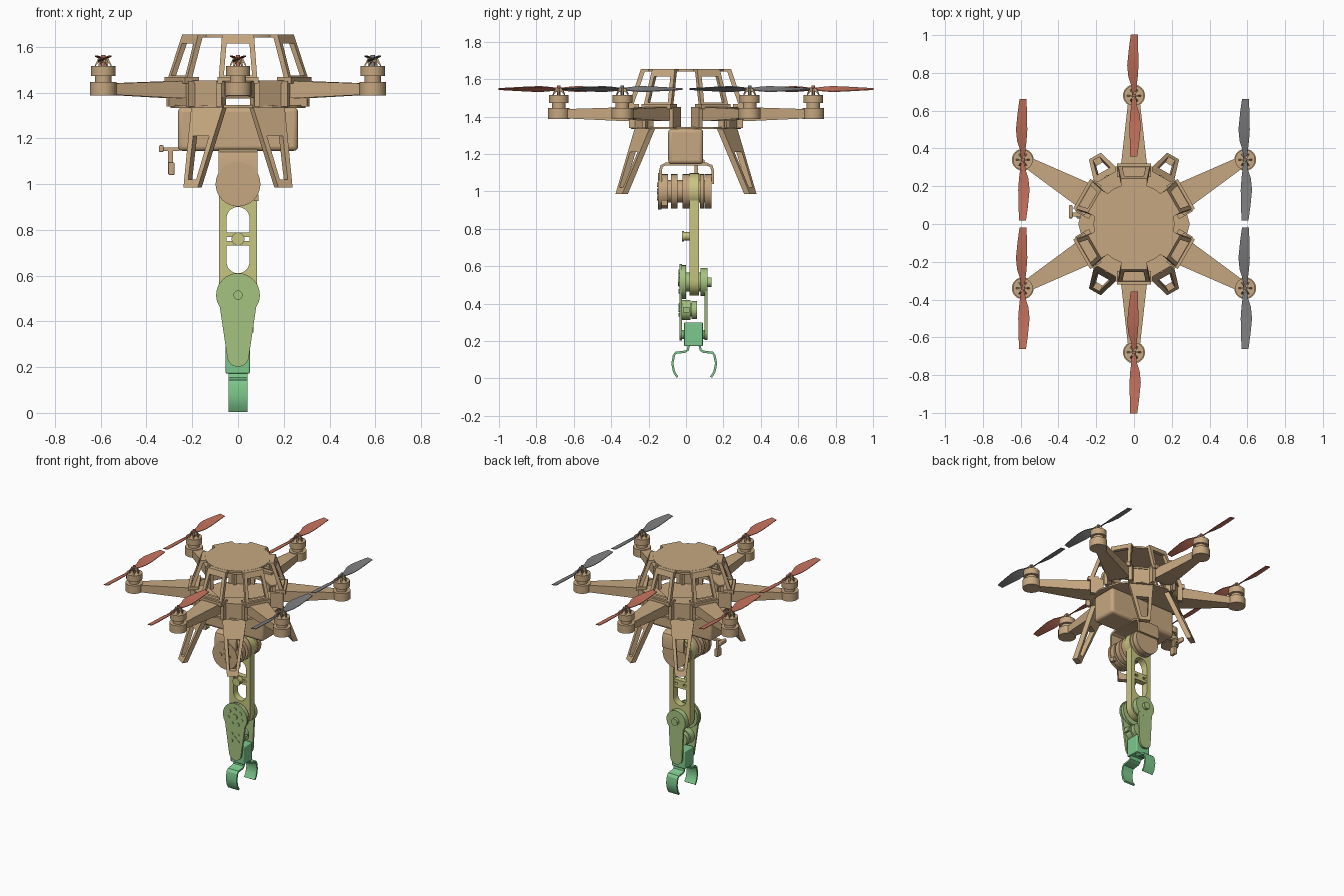
import bpy, bmesh, math
from math import radians, sin, cos, pi
from mathutils import Matrix, Vector

if "Cube" in bpy.data.objects:
    bpy.data.objects.remove(bpy.data.objects["Cube"])


def material(name, r, g, b):
    lin = [((c / 255 + 0.055) / 1.055) ** 2.4 for c in (r, g, b)] + [1]
    m = bpy.data.materials.new(name)
    m.use_nodes = True
    m.diffuse_color = lin
    m.node_tree.nodes["Principled BSDF"].inputs["Base Color"].default_value = lin
    return m


TAN = material("tan", 198, 167, 128)
RED = material("brick red", 198, 115, 94)
GREY = material("grey", 128, 128, 130)
YELLOW = material("pale yellow green", 200, 198, 130)
GREEN = material("light green", 165, 194, 128)
TEAL = material("mint green", 125, 201, 140)


def finish(name, bm, mat, M=Matrix(), bevel=0):
    """Turn a bmesh into an object, smooth except at sharp edges."""
    bmesh.ops.transform(bm, matrix=M, verts=bm.verts)
    bmesh.ops.recalc_face_normals(bm, faces=bm.faces)
    for f in bm.faces:
        f.smooth = True
    for e in bm.edges:
        e.smooth = e.calc_face_angle(0) < 0.5
    me = bpy.data.meshes.new(name)
    bm.to_mesh(me)
    bm.free()
    me.materials.append(mat)
    ob = bpy.data.objects.new(name, me)
    bpy.context.collection.objects.link(ob)
    if bevel:
        mod = ob.modifiers.new("Bevel", "BEVEL")
        mod.width, mod.segments = bevel, 3
    return ob


def turn(deg, origin=(0, 0, 0)):
    return Matrix.Translation(origin) @ Matrix.Rotation(radians(deg), 4, "Z")


def box(name, lo, hi, mat, M=Matrix(), bevel=0):
    bm = bmesh.new()
    lo, hi = Vector(lo), Vector(hi)
    bmesh.ops.create_cube(bm, size=1, matrix=Matrix.Translation((lo + hi) / 2) @ Matrix.Diagonal((*(hi - lo), 1)))
    return finish(name, bm, mat, M, bevel)


def disc(name, r, a, b, x, other, mat, axis="z", r2=None, n=32):
    """Cylinder from a to b along z at (x, y=other), or along y at (x, z=other)."""
    bm = bmesh.new()
    bmesh.ops.create_cone(bm, cap_ends=True, segments=n, radius1=r, radius2=r if r2 is None else r2, depth=b - a)
    M = Matrix.Translation((x, other, (a + b) / 2))
    if axis == "y":
        M = Matrix.Translation((x, (a + b) / 2, other)) @ Matrix.Rotation(-pi / 2, 4, "X")
    return finish(name, bm, mat, M)


def loft(name, sections, mat, M=Matrix()):
    """Rectangular sections (x, half width, z low, z high) joined along x."""
    bm = bmesh.new()
    rows = [[bm.verts.new((x, y, z)) for y, z in ((-w, a), (w, a), (w, b), (-w, b))] for x, w, a, b in sections]
    for p, q in zip(rows, rows[1:]):
        for i in range(4):
            bm.faces.new((p[i], p[i - 1], q[i - 1], q[i]))
    bm.faces.new(rows[0])
    bm.faces.new(rows[-1])
    return finish(name, bm, mat, M)


def panel(name, outer, inner, radius, thick, mat, deg=-90):
    """Upright plate outlined in (tangent, z), optionally with an opening."""
    bm = bmesh.new()

    def ring(pts, d):
        return [bm.verts.new((radius(z) - d, t, z)) for t, z in pts]
    of, ob = ring(outer, 0), ring(outer, thick)
    n = len(outer)
    pairs = [(of, ob)]
    if inner:
        nf, nb = ring(inner, 0), ring(inner, thick)
        pairs += [(nf, nb), (of, nf), (ob, nb)]
    else:
        bm.faces.new(of)
        bm.faces.new(ob)
    for a, b in pairs:
        for i in range(n):
            bm.faces.new((a[i], a[i - 1], b[i - 1], b[i]))
    return finish(name, bm, mat, turn(deg))


def ribbon(name, path, thick, x0, x1, mat):
    """Bent strap following a (y, z) path, extruded across x."""
    pts = [Vector(p) for p in path]
    bm = bmesh.new()
    rows = []
    for i, p in enumerate(pts):
        d = (pts[min(i + 1, len(pts) - 1)] - pts[max(i - 1, 0)]).normalized()
        off = Vector((-d.y, d.x)) * thick / 2
        rows.append([bm.verts.new((x, *(p + off * s))) for x, s in ((x0, -1), (x1, -1), (x1, 1), (x0, 1))])
    for p, q in zip(rows, rows[1:]):
        for i in range(4):
            bm.faces.new((p[i], p[i - 1], q[i - 1], q[i]))
    bm.faces.new(rows[0])
    bm.faces.new(rows[-1])
    return finish(name, bm, mat)


def keyhole(r1, z1, r2, z2, spread=0, n=16):
    """Outline of a round head r1 at z1 joined to a round end r2 at z2."""
    top = [(-spread + (pi + 2 * spread) * i / n, r1, z1) for i in range(n + 1)]
    bottom = [(pi + pi * i / n, r2, z2) for i in range(n + 1)]
    return [(r * cos(a), z + r * sin(a)) for a, r, z in top + bottom]


# Hull: battery box, lower deck and roof plate
box("battery_box", (-0.263, -0.095, 1.145), (0.263, 0.092, 1.335), TAN, bevel=0.02)
disc("lower_deck", 0.295, 1.333, 1.345, 0, 0, TAN, n=12)
disc("roof_plate", 0.215, 1.64, 1.654, 0, 0, TAN, n=24)

# Six arms with cabin window frames and gussets
for k in range(6):
    deg = 30 + 60 * k
    M = turn(deg)
    loft("arm", [(0.26, 0.08, 1.385, 1.45), (0.32, 0.068, 1.375, 1.45), (0.64, 0.032, 1.39, 1.44)], TAN, M)
    panel("window_frame", [(-0.085, 1.45), (0.085, 1.45), (0.07, 1.653), (-0.07, 1.653)],
          [(-0.062, 1.475), (0.062, 1.475), (0.05, 1.615), (-0.05, 1.615)],
          lambda z: 0.31 - (z - 1.45) * 0.34, 0.025, TAN, deg)
    box("roof_tab", (0.18, -0.07, 1.64), (0.235, 0.07, 1.653), TAN, M)
    box("frame_sill", (0.25, -0.09, 1.44), (0.32, 0.09, 1.468), TAN, M)
    for s in (-1, 1):
        box("arm_gusset", (0.22, s * 0.085 - 0.012, 1.34), (0.305, s * 0.085 + 0.012, 1.45), TAN, M)

    # Motor on the arm end
    c = (0.68 * cos(radians(deg)), 0.68 * sin(radians(deg)))
    prop = GREY if c[0] > 0.1 else RED
    disc("motor_pod", 0.058, 1.388, 1.445, *c, TAN)
    disc("motor_neck", 0.036, 1.445, 1.475, *c, TAN)
    disc("motor_bell", 0.053, 1.472, 1.515, *c, TAN)
    disc("prop_shaft", 0.009, 1.515, 1.565, *c, prop, n=12)
    for j in range(6):
        loft("motor_spoke", [(0.008, 0.004, 1.535, 1.553), (0.022, 0.004, 1.53, 1.55), (0.036, 0.004, 1.513, 1.52)],
             TAN, turn(60 * j, (*c, 0)))

    # Two twisted blades, both along y
    for half in (0, 180):
        bm = bmesh.new()
        rows = []
        for s, x0, x1, tilt in ((0, -0.01, 0.01, 0.004), (0.05, -0.014, 0.014, 0.01), (0.1, -0.03, 0.02, 0.014),
                                (0.16, -0.036, 0.024, 0.012), (0.25, -0.027, 0.022, 0.007), (0.322, -0.017, 0.02, 0.003)):
            rows.append([bm.verts.new((x, s, 1.545 + z)) for x, z in
                         ((x0, tilt), (x1, -tilt), (x1, -tilt + 0.004), (x0, tilt + 0.004))])
        for p, q in zip(rows, rows[1:]):
            for i in range(4):
                bm.faces.new((p[i], p[i - 1], q[i - 1], q[i]))
        bm.faces.new(rows[0])
        bm.faces.new(rows[-1])
        finish("propeller_blade", bm, prop, turn(half, (*c, 0)))

# Four landing legs with the hull walls they hang from
for deg in (60, 120, 240, 300):
    M = turn(deg)
    box("leg_mount", (0.25, -0.085, 1.335), (0.285, 0.085, 1.45), TAN, M)
    box("shoulder_deck", (0.19, -0.1, 1.44), (0.29, 0.1, 1.452), TAN, M)
    panel("landing_leg", [(-0.036, 0.985), (0.036, 0.985), (0.08, 1.34), (-0.08, 1.34)],
          [(-0.02, 1.02), (0.02, 1.02), (0.04, 1.21), (-0.04, 1.21)],
          lambda z: 0.415 - (z - 0.985) * 0.41, 0.035, TAN, deg)

# Small side camera on a crooked arm
box("camera_arm", (-0.335, 0.04, 1.145), (-0.255, 0.06, 1.16), TAN)
box("camera_bar", (-0.345, 0.03, 1.14), (-0.325, 0.1, 1.17), TAN, bevel=0.006)
box("camera_strut", (-0.305, 0.045, 1.09), (-0.285, 0.065, 1.16), TAN)
box("camera_head", (-0.305, 0.03, 1.04), (-0.278, 0.075, 1.095), TAN, bevel=0.005)

# Shoulder: bent bracket and two drive wheels
ribbon("shoulder_bracket", [(-0.137, 1.0), (-0.137, 1.11), (-0.13, 1.135), (-0.11, 1.146), (0.11, 1.146),
                            (0.135, 1.135), (0.143, 1.11), (0.143, 1.04)], 0.015, -0.085, 0.085, TAN)
for a, b in ((-0.13, -0.095), (-0.08, -0.045), (-0.018, 0.018), (0.075, 0.095), (0.1, 0.135)):
    disc("shoulder_wheel", 0.092, a, b, 0, 1.0, TAN, "y")
disc("shoulder_front_plate", 0.098, -0.15, -0.13, 0, 1.0, TAN, "y")
disc("shoulder_axle", 0.06, -0.12, 0.13, 0, 1.0, TAN, "y")
disc("shoulder_hub", 0.016, -0.156, -0.14, 0, 1.0, TAN, "y")
for k in range(4):
    a = k * pi / 2
    disc("shoulder_bolt", 0.013, -0.155, -0.14, 0.035 * cos(a), 1.0 + 0.035 * sin(a), TAN, "y", n=12)
box("shoulder_plug", (0.07, -0.13, 0.925), (0.09, -0.1, 0.955), TAN)

# Upper link: two rails with round ends and a cross bar
panel("upper_link", keyhole(0.082, 1.015, 0.082, 0.525), keyhole(0.05, 0.85, 0.05, 0.66),
      lambda z: -0.02, 0.05, YELLOW)
disc("link_top_cap", 0.096, 0.018, 0.07, 0, 1.0, YELLOW, "y")
for z in (0.742, 0.778):
    box("cross_bar", (-0.06, 0.025, z - 0.01), (0.06, 0.065, z + 0.01), YELLOW)
disc("cross_boss", 0.022, -0.01, 0.065, 0, 0.76, YELLOW, "y")
disc("cross_boss_flange", 0.028, -0.022, -0.01, 0, 0.76, YELLOW, "y")

# Elbow: front and rear keyhole plates around the drive wheels
panel("elbow_front_plate", keyhole(0.096, 0.515, 0.048, 0.25, 0.6), None, lambda z: 0.035, 0.014, GREEN)
disc("elbow_front_drum", 0.09, -0.024, 0.0, 0, 0.515, GREEN, "y")
disc("elbow_axle", 0.05, 0.0, 0.1, 0, 0.515, GREEN, "y")
disc("elbow_rear_drum", 0.075, 0.078, 0.115, 0, 0.515, GREEN, "y")
panel("elbow_rear_plate", keyhole(0.07, 0.515, 0.046, 0.25, 0.6), None, lambda z: -0.1, 0.014, GREEN)
disc("elbow_rear_knob", 0.025, 0.11, 0.135, 0, 0.515, GREEN, "y")
disc("elbow_hub", 0.02, -0.042, -0.03, 0, 0.515, GREEN, "y")
for k in range(7):
    a = pi / 2 + k * 2 * pi / 7
    disc("elbow_bolt", 0.012, -0.039, -0.03, 0.055 * cos(a), 0.515 + 0.055 * sin(a), GREEN, "y", n=12)

# Wrist motor
disc("wrist_motor", 0.054, -0.022, 0.025, 0, 0.365, GREEN, "y")
disc("wrist_motor_cap", 0.048, 0.03, 0.058, 0, 0.365, GREEN, "y")
disc("wrist_motor_core", 0.035, 0.02, 0.035, 0, 0.365, GREEN, "y")
box("wrist_plug", (0.045, -0.015, 0.352), (0.068, 0.02, 0.382), GREEN)
for x in (-0.025, 0.025):
    for z in (0.34, 0.39):
        disc("wrist_bolt", 0.01, -0.039, -0.03, x, z, GREEN, "y", n=12)
disc("wrist_hub", 0.011, -0.04, -0.03, 0, 0.365, GREEN, "y", n=16)
for y in (-0.03, 0.085):
    disc("wrist_pivot", 0.025, y, y + 0.02, 0, 0.235, TEAL, "y")

# Gripper: block with two bent fingers
box("gripper_block", (-0.054, -0.01, 0.172), (0.052, 0.09, 0.3), TEAL, bevel=0.006)
for s in (-1, 1):
    path = [(0.028, 0.18), (0.034, 0.152), (0.048, 0.143), (0.098, 0.137), (0.108, 0.125),
            (0.117, 0.08), (0.108, 0.035), (0.09, 0.006)]
    ribbon("gripper_finger", [(0.044 + s * y, z) for y, z in path], 0.012, -0.042, 0.042, TEAL)
